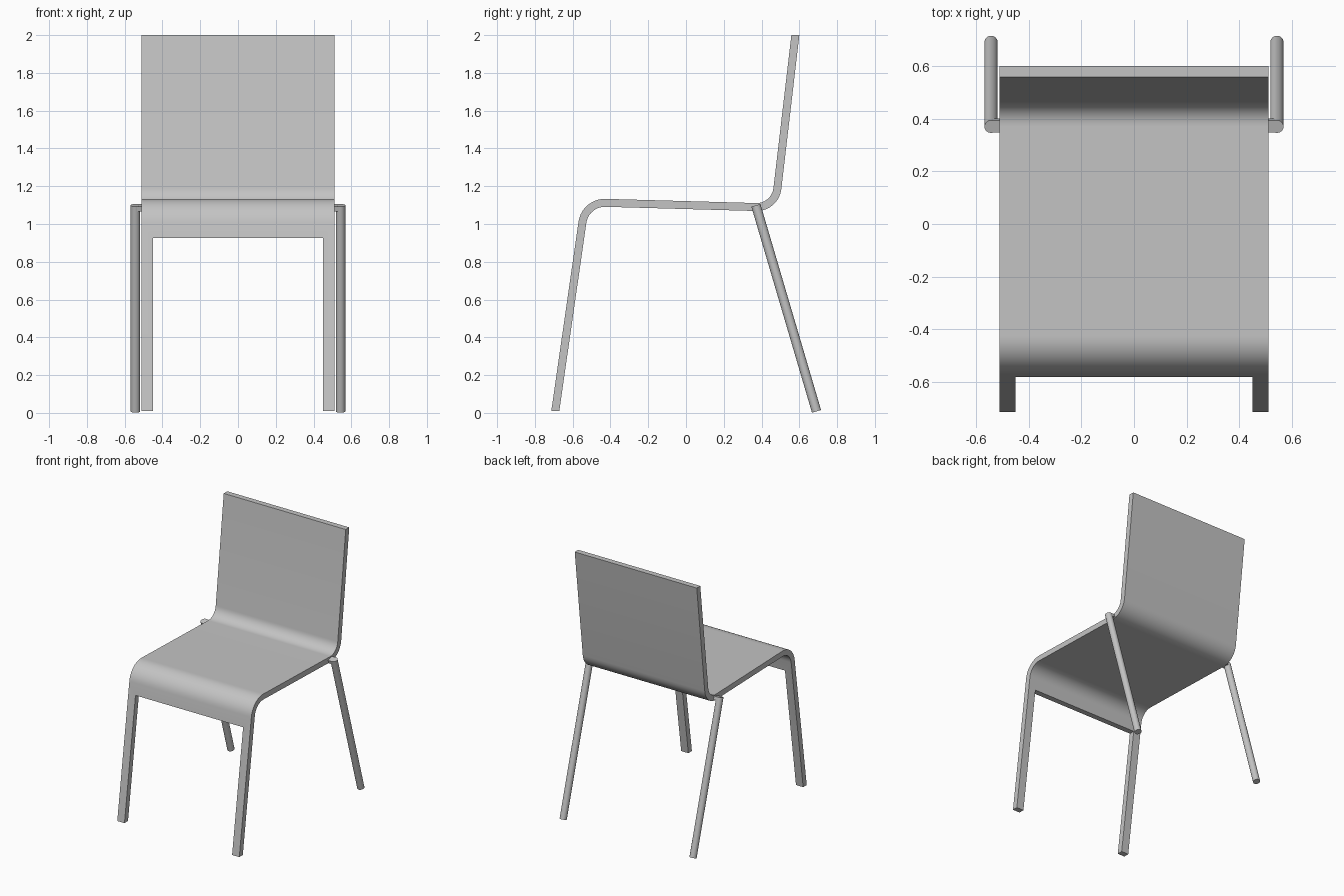
import bpy, bmesh, math
from mathutils import Vector

if "Cube" in bpy.data.objects:
    bpy.data.objects.remove(bpy.data.objects["Cube"])

grey = bpy.data.materials.new("light_grey")
grey.diffuse_color = (0.55, 0.55, 0.55, 1)
grey.use_nodes = True
grey.node_tree.nodes["Principled BSDF"].inputs["Base Color"].default_value = grey.diffuse_color

HALF_T = 0.021      # half thickness of the bent sheet
NOTCH_Z = 0.925     # lower edge of the front apron


def finish(name, bm):
    bmesh.ops.recalc_face_normals(bm, faces=bm.faces)
    me = bpy.data.meshes.new(name)
    bm.to_mesh(me)
    bm.free()
    ob = bpy.data.objects.new(name, me)
    bpy.context.collection.objects.link(ob)
    me.materials.append(grey)
    bpy.ops.object.select_all(action='DESELECT')
    ob.select_set(True)
    bpy.context.view_layer.objects.active = ob
    bpy.ops.object.shade_smooth_by_angle(angle=math.radians(35))
    return ob


def fillet(a, c, b, r, n=10):
    """Arc of (point, left normal) pairs rounding corner c."""
    d1, d2 = (c - a).normalized(), (b - c).normalized()
    side = 1 if d1.x * d2.y - d1.y * d2.x > 0 else -1
    turn = d1.angle(d2)
    n1 = Vector((-d1.y, d1.x))
    centre = c - d1 * r * math.tan(turn / 2) + n1 * side * r
    out = []
    for i in range(n + 1):
        t = side * turn * i / n
        nor = Vector((n1.x * math.cos(t) - n1.y * math.sin(t),
                      n1.x * math.sin(t) + n1.y * math.cos(t)))
        out.append((centre - nor * side * r, nor))
    return out


def level_cut(p, q, z):
    """Station on line p-q, cut horizontally at height z."""
    d = (q - p).normalized()
    pos = p + d * (z - p.y) / d.y
    return pos, Vector((-1 / d.y, 0))


# Side profile of the sheet: foot, front bend, seat, rear bend, back top (y, z)
foot, knee = Vector((-0.692, 0.01)), Vector((-0.533, 1.115))
hip, top = Vector((0.472, 1.087)), Vector((0.579, 2.0))
stations = [level_cut(foot, knee, 0.01), level_cut(foot, knee, NOTCH_Z)]
stations += fillet(foot, knee, hip, 0.12) + fillet(knee, hip, top, 0.11)
stations.append(level_cut(hip, top, 2.0))

# Bent sheet: seat, backrest and front legs in one piece
xs = (-0.51, -0.45, 0.45, 0.51)
bm = bmesh.new()
sides = []
for s in (1, -1):
    grid = []
    for p, nor in stations:
        q = p + nor * HALF_T * s
        grid.append([bm.verts.new((x, q.x, q.y)) for x in xs])
    sides.append(grid)
outer, inner = sides
twin = {a: b for ra, rb in zip(outer, inner) for a, b in zip(ra, rb)}
front_faces = []
for i in range(len(stations) - 1):
    for j in range(3):
        if i == 0 and j == 1:      # open gap between the front legs
            continue
        f = bm.faces.new((outer[i][j], outer[i][j + 1], outer[i + 1][j + 1], outer[i + 1][j]))
        front_faces.append(f)
rim = [e for e in bm.edges if len(e.link_faces) == 1]
for f in front_faces:
    bm.faces.new([twin[v] for v in reversed(f.verts)])
for e in rim:
    a, b = e.verts
    bm.faces.new((a, b, twin[b], twin[a]))
# Merge the flat column strips
bmesh.ops.recalc_face_normals(bm, faces=bm.faces)
bmesh.ops.dissolve_limit(bm, angle_limit=math.radians(1), verts=bm.verts, edges=bm.edges)
finish("bent_seat_sheet", bm)

# Rear rod legs, each with a small tab joining it to the seat side
for name, sx in (("left", -1), ("right", 1)):
    p0, p1 = Vector((sx * 0.543, 0.370, 1.099)), Vector((sx * 0.543, 0.691, 0.008))
    axis = p0 - p1
    rot = axis.to_track_quat('Z', 'X').to_matrix().to_4x4()
    bm = bmesh.new()
    bmesh.ops.create_cone(bm, cap_ends=True, segments=24, radius1=0.025,
                          radius2=0.025, depth=axis.length)
    bm.transform(rot)
    bmesh.ops.translate(bm, verts=bm.verts, vec=(p0 + p1) / 2)
    finish(name + "_rear_leg", bm)

    tilt = math.atan2(axis.y, axis.z)
    bm = bmesh.new()
    bmesh.ops.create_cube(bm, size=1)
    for v in bm.verts:
        y, z = v.co.y * 0.047, v.co.z * 0.026 - 0.0135
        v.co = (sx * (0.525 + v.co.x * 0.034),
                p0.y + y * math.cos(tilt) + z * math.sin(tilt),
                p0.z - y * math.sin(tilt) + z * math.cos(tilt))
    finish(name + "_leg_tab", bm)
